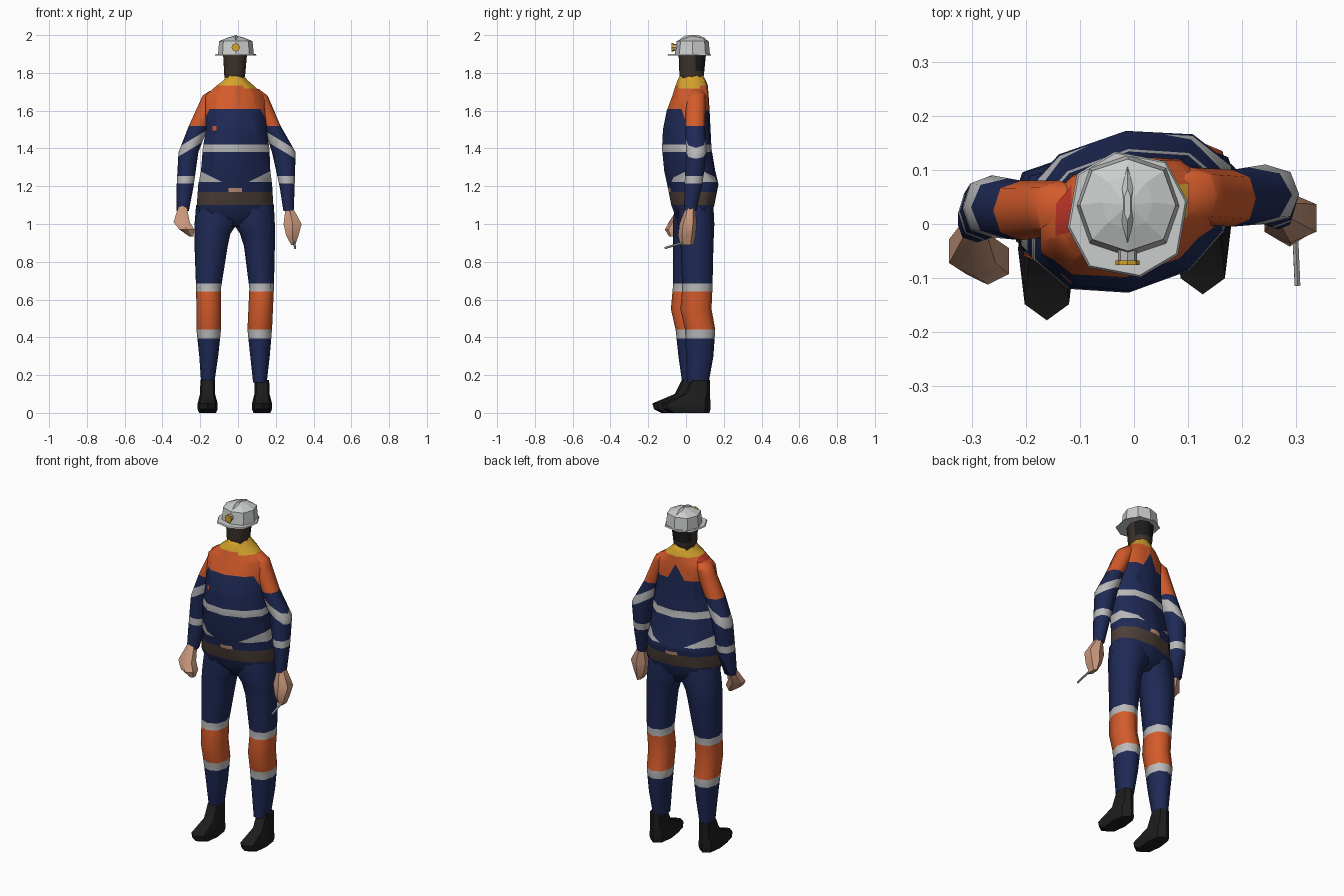
import bpy, bmesh, math
from mathutils import Vector

if "Cube" in bpy.data.objects:
    bpy.data.objects.remove(bpy.data.objects["Cube"])

CX = -0.015  # body mid-line
COLOURS = {
    "navy_cloth": (0.0135, 0.0225, 0.092), "orange_cloth": (0.66, 0.105, 0.024),
    "reflective_grey": (0.49, 0.49, 0.49), "belt_brown": (0.075, 0.05, 0.039),
    "collar_yellow": (0.67, 0.37, 0.025), "dark_brown_skin": (0.047, 0.032, 0.024),
    "hand_skin": (0.58, 0.31, 0.20), "black": (0.012, 0.012, 0.012),
    "helmet_white": (0.6, 0.61, 0.61), "red_patch": (0.5, 0.035, 0.02)}
NAMES = list(COLOURS)
MATS = []
for name, rgb in COLOURS.items():
    m = bpy.data.materials.new(name)
    m.diffuse_color = (*rgb, 1)
    m.use_nodes = True
    m.node_tree.nodes["Principled BSDF"].inputs["Base Color"].default_value = m.diffuse_color
    MATS.append(m)


def finish(name, bm, rule, smooth=None):
    """Colour faces by a rule on their centre, then make the object."""
    bmesh.ops.recalc_face_normals(bm, faces=bm.faces)
    used = []
    for f in bm.faces:
        c = rule(f.calc_center_median()) if callable(rule) else rule
        if c not in used:
            used.append(c)
        f.material_index = used.index(c)
    me = bpy.data.meshes.new(name)
    bm.to_mesh(me)
    bm.free()
    for c in used:
        me.materials.append(MATS[NAMES.index(c)])
    ob = bpy.data.objects.new(name, me)
    bpy.context.collection.objects.link(ob)
    if smooth:
        bpy.ops.object.select_all(action='DESELECT')
        ob.select_set(True)
        bpy.context.view_layer.objects.active = ob
        bpy.ops.object.shade_smooth_by_angle(angle=math.radians(smooth))
    return ob


def loft(name, rings, rule, cuts=(), n=8, p=0.85, smooth=75, turn=0, shear=0):
    """Skin horizontal rings (z, x0, x1, y0, y1); cuts are planes (normal, d)."""
    bm = bmesh.new()
    power = lambda v: math.copysign(abs(v) ** p, v) if abs(v) > 1e-6 else 0
    loops = []
    for z, x0, x1, y0, y1 in rings:
        loop = []
        for i in range(n):
            a = 2 * math.pi * (i + turn) / n
            dx = (x1 - x0) / 2 * power(math.sin(a))
            loop.append(bm.verts.new(((x0 + x1) / 2 + dx, (y0 + y1) / 2 + shear * dx
                                      - (y1 - y0) / 2 * power(math.cos(a)), z)))
        loops.append(loop)
    for a, b in zip(loops, loops[1:]):
        for i in range(n):
            j = (i + 1) % n
            bm.faces.new((a[i], a[j], b[j], b[i]))
    bm.faces.new(loops[0])
    bm.faces.new(loops[-1])
    for normal, d in cuts:
        no = Vector(normal)
        bmesh.ops.bisect_plane(bm, geom=bm.verts[:] + bm.edges[:] + bm.faces[:],
                               plane_co=no * d / no.length_squared, plane_no=no, dist=1e-5)
    return finish(name, bm, rule, smooth)


def rod(name, a, b, r, colour, n=8):
    """Cylinder between two points."""
    a, b = Vector(a), Vector(b)
    bm = bmesh.new()
    bmesh.ops.create_cone(bm, cap_ends=True, segments=n, radius1=r, radius2=r, depth=(b - a).length)
    q = Vector((0, 0, 1)).rotation_difference(b - a)
    for v in bm.verts:
        v.co = q @ v.co + (a + b) / 2
    return finish(name, bm, colour)


def level(*zs):
    return [((0, 0, 1), z) for z in zs]


def upright(*xs):
    return [((1, 0, 0), x) for x in xs]


def slant(z, slope):
    """Pair of mirrored planes z + slope * |x - CX| = const."""
    return [((s * slope, 0, 1), z + s * slope * CX) for s in (1, -1)]


# Torso: shirt, yoke, bands, belt, buckle, chest badge and collar
def torso_rule(c):
    u = abs(c.x - CX)
    yoke = min(1.61, 1.88 - 2 * u)
    if c.y > 0.06:
        yoke = max(min(1.60, 1.88 - 2 * u), 1.69 - 1.8 * u)
    if c.z > 1.70 and -.145 < c.x < -.115 and 0 < c.y < .06:
        return "red_patch"
    if c.z > (1.718 if c.x > .03 and c.y < .06 else 1.732):
        return "collar_yellow"
    if c.z > yoke:
        return "orange_cloth"
    if c.y < 0 and 1.495 < c.z < 1.52 and -.135 < c.x < -.115:
        return "orange_cloth"
    if 1.38 < c.z < 1.42 or 1.222 < c.z < 1.222 + 0.5 * (u - 0.07):
        return "reflective_grey"
    if 1.17 < c.z < 1.19 and u < 0.035:
        return "hand_skin"
    return "belt_brown" if 1.10 < c.z < 1.17 else "navy_cloth"


loft("torso", [
    (.985, -.10, .07, -.02, .10), (1.04, -.205, .175, -.055, .13), (1.10, -.228, .197, -.078, .15),
    (1.21, -.22, .19, -.10, .172),
    (1.28, -.205, .18, -.115, .155), (1.40, -.195, .175, -.127, .135), (1.50, -.178, .16, -.122, .13),
    (1.60, -.18, .15, -.102, .125), (1.68, -.18, .15, -.072, .12), (1.735, -.115, .085, -.055, .115),
    (1.76, -.08, .055, -.045, .105), (1.79, -.06, .03, -.03, .09)],
    torso_rule,
    level(1.17, 1.19, 1.222, 1.38, 1.42, 1.495, 1.52, 1.60, 1.61, 1.70, 1.718, 1.732) + slant(1.88, 2)
    + slant(1.69, 1.8) + slant(1.187, -0.5)
    + upright(CX + .035, CX - .035, -.145, -.135, -.115, .03),
    n=10, p=.95, shear=.15)


# Sleeves with a slanted upper band and a level cuff band
def sleeve_rule(c):
    t = c.z + 0.6 * abs(c.x - CX)
    if c.z > 1.52:
        return "orange_cloth"
    return "reflective_grey" if 1.537 < t < 1.587 or 1.215 < c.z < 1.255 else "navy_cloth"


SLEEVES = {
    "left_sleeve": [(1.705, -.15, -.09, 0, .06), (1.68, -.187, -.09, -.02, .08),
                    (1.52, -.26, -.155, -.03, .08), (1.38, -.315, -.21, -.025, .09),
                    (1.20, -.325, -.235, -.03, .07), (1.07, -.325, -.26, -.035, .03)],
    "right_sleeve": [(1.715, .05, .11, .01, .09), (1.68, .05, .157, 0, .105),
                     (1.52, .135, .225, -.005, .10), (1.38, .18, .305, 0, .11),
                     (1.20, .22, .30, -.008, .085), (1.07, .24, .295, -.01, .055)]}
for name, rings in SLEEVES.items():
    loft(name, rings, sleeve_rule, level(1.52, 1.215, 1.255) + slant(1.537, .6) + slant(1.587, .6))

# Hands and the small stick held in one of them
loft("left_hand", [(1.10, -.315, -.27, -.03, .02), (1.01, -.347, -.25, -.09, -.01),
                   (.97, -.315, -.226, -.112, -.025), (.935, -.26, -.235, -.09, -.05)],
     "hand_skin", n=6, smooth=45)
loft("right_hand", [(1.09, .25, .29, 0, .05), (1.0, .235, .343, -.035, .057),
                    (.94, .25, .325, -.042, .052), (.89, .28, .305, -.03, .04)],
     "hand_skin", n=6, smooth=45)
rod("stick", (.297, 0, .907), (.302, -.113, .872), .006, "reflective_grey", 6)


# Trouser legs with knee patches between two bands
def leg_rule(c):
    if .442 < c.z < .642:
        return "orange_cloth"
    return "reflective_grey" if .395 < c.z < .684 else "navy_cloth"


LEGS = {
    "left_leg": [(1.10, -.222, .01, -.06, .11), (1.0, -.23, -.005, -.07, .12), (.95, -.23, -.04, -.07, .12),
                 (.88, -.23, -.055, -.07, .115), (.66, -.222, -.09, -.07, .09),
                 (.55, -.22, -.09, -.08, .085), (.44, -.22, -.09, -.055, .10),
                 (.30, -.205, -.105, -.04, .09), (.16, -.195, -.125, -.02, .075)],
    "right_leg": [(1.10, -.04, .19, -.04, .145), (1.0, -.025, .195, -.045, .15), (.95, .01, .195, -.035, .148),
                  (.88, .032, .195, -.028, .145), (.66, .06, .19, -.02, .14),
                  (.55, .055, .185, -.03, .135), (.44, .05, .18, -.005, .155),
                  (.30, .065, .168, 0, .145), (.16, .08, .152, .005, .12)]}
for name, rings in LEGS.items():
    loft(name, rings, leg_rule, level(.395, .442, .642, .684))

# Shoes
for name, x, y in (("left_shoe", -.161, 0), ("right_shoe", .127, .048)):
    loft(name, [(.175, x - .038, x + .038, y - .022, y + .078), (.10, x - .04, x + .04, y - .06, y + .078),
                (.05, x - .053, x + .053, y - .178, y + .082), (.02, x - .053, x + .053, y - .17, y + .082),
                (0, x - .045, x + .045, y - .13, y + .075)], "black", p=.75, smooth=45)

# Head with hair at the back
loft("head", [(1.74, -.065, .035, -.02, .08), (1.79, -.073, .038, -.035, .095), (1.92, -.08, .05, -.04, .108)],
     lambda c: "black" if c.y > .05 and c.z > 1.81 else "dark_brown_skin",
     level(1.81) + [((0, 1, 0), .05)], p=.75)

# Helmet: brim, faceted dome, centre ridge and lamp
loft("helmet_brim", [(1.892, -.124, .10, -.10, .135), (1.899, -.12, .096, -.096, .132)],
     "helmet_white", smooth=None, turn=.2)
loft("helmet_dome", [(1.895, -.106, .084, -.06, .127), (1.968, -.10, .077, -.05, .120),
                     (1.985, -.06, .035, -.01, .09), (1.997, -.017, -.007, .03, .04)],
     "helmet_white", smooth=None)
loft("helmet_ridge", [(1.96, -.03, .006, -.05, .118), (1.985, -.026, .002, -.025, .10),
                      (2.0, -.018, -.006, .005, .065)], "helmet_white", n=6, smooth=None)
rod("lamp_body", (-.012, -.068, 1.935), (-.012, -.04, 1.935), .018, "reflective_grey")
rod("lamp_lens", (-.012, -.076, 1.935), (-.012, -.067, 1.935), .022, "collar_yellow")
